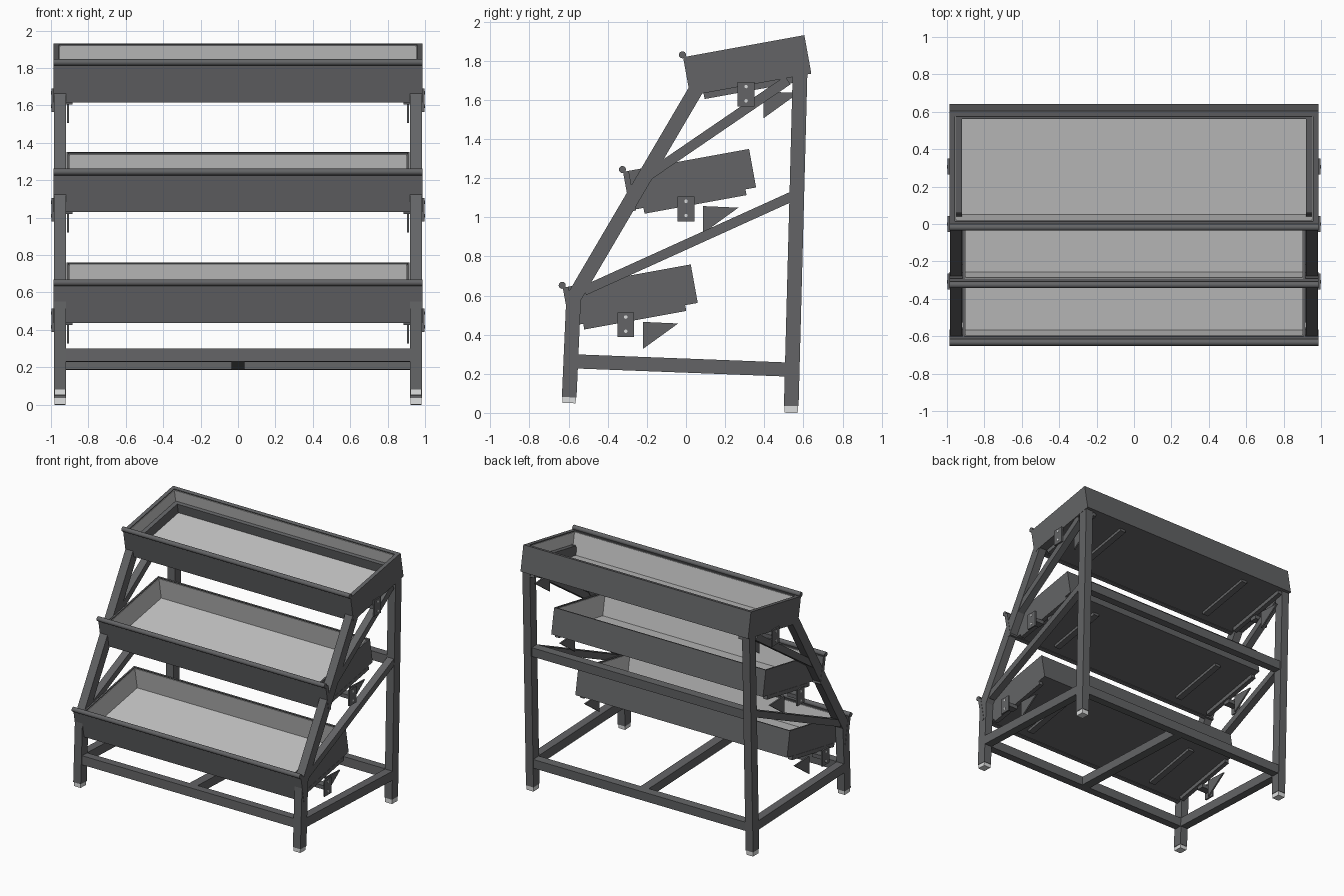
import bpy, bmesh, math
from mathutils import Vector

cube = bpy.data.objects.get("Cube")
if cube:
    bpy.data.objects.remove(cube, do_unlink=True)


def material(name, value):
    m = bpy.data.materials.new(name)
    m.use_nodes = True
    m.diffuse_color = value
    m.node_tree.nodes["Principled BSDF"].inputs["Base Color"].default_value = value
    return m


STEEL = material("dark_steel", (0.125, 0.127, 0.132, 1))
LINER = material("light_liner", (0.56, 0.56, 0.56, 1))
FOOT = material("pale_foot", (0.72, 0.73, 0.73, 1))


def prism(name, pts, x0, x1, mat=STEEL, smooth=False):
    """Extrude a (y, z) outline from x0 to x1."""
    bm = bmesh.new()
    a = [bm.verts.new((x0, y, z)) for y, z in pts]
    b = [bm.verts.new((x1, y, z)) for y, z in pts]
    bm.faces.new(a)
    bm.faces.new(b)
    n = len(pts)
    for i in range(n):
        f = bm.faces.new((a[i], a[(i + 1) % n], b[(i + 1) % n], b[i]))
        f.smooth = smooth
    bmesh.ops.recalc_face_normals(bm, faces=bm.faces)
    me = bpy.data.meshes.new(name)
    bm.to_mesh(me)
    bm.free()
    me.materials.append(mat)
    ob = bpy.data.objects.new(name, me)
    bpy.context.collection.objects.link(ob)
    return ob


def beam(name, p, q, width, x0, x1, mat=STEEL):
    """Square-ended bar running from p to q in the side plane."""
    p, q = Vector(p), Vector(q)
    d = (q - p).normalized()
    n = Vector((-d.y, d.x)) * width / 2
    return prism(name, [p - n, q - n, q + n, p + n], x0, x1, mat)


def disc(y, z, r, n=16):
    return [(y + r * math.cos(math.tau * i / n), z + r * math.sin(math.tau * i / n))
            for i in range(n)]


IN, OUT = 0.92, 0.985

# Side frames
for side, s in (("left", 1), ("right", -1)):
    x0, x1 = s * IN, s * OUT
    beam(f"{side}_front_leg", (-0.597, 0.08), (-0.573, 0.62), 0.075, x0, x1)
    beam(f"{side}_front_foot", (-0.598, 0.05), (-0.597, 0.08), 0.068,
         s * (IN + 0.003), s * (OUT - 0.003), FOOT)
    beam(f"{side}_rear_leg", (0.538, 0.035), (0.583, 1.74), 0.075, x0, x1)
    beam(f"{side}_rear_foot", (0.537, 0), (0.538, 0.035), 0.068,
         s * (IN + 0.003), s * (OUT - 0.003), FOOT)
    beam(f"{side}_sloped_post", (-0.57, 0.595), (0.088, 1.715), 0.075, x0, x1)
    beam(f"{side}_base_rail", (-0.56, 0.263), (0.51, 0.222), 0.072, x0, x1)
    beam(f"{side}_lower_brace", (-0.52, 0.625), (0.55, 1.11), 0.05,
         s * (IN + 0.004), s * (OUT - 0.004))
    beam(f"{side}_upper_brace", (-0.19, 1.215), (0.52, 1.70), 0.05,
         s * (IN + 0.004), s * (OUT - 0.004))

# Cross rails
beam("front_cross_rail", (-0.62, 0.265), (-0.555, 0.263), 0.07, -IN, IN)
beam("rear_cross_rail", (0.51, 0.222), (0.575, 0.219), 0.07, -IN, IN)
beam("rear_middle_rail", (0.53, 1.105), (0.595, 1.103), 0.07, -IN, IN)
beam("centre_base_rail", (-0.555, 0.262), (0.51, 0.222), 0.068, -0.036, 0.036)

# Tilted trays
ANG = math.radians(10.3)
U = Vector((math.cos(ANG), math.sin(ANG)))
V = Vector((math.sin(ANG), -math.cos(ANG)))


def tray(name, y, z, length, half, wall, ledge):
    o = Vector((y, z))

    def slab(part, u0, u1, v0, v1, x0, x1, mat=STEEL):
        corners = ((u0, v0), (u1, v0), (u1, v1), (u0, v1))
        prism(f"{name}_{part}", [o + U * u + V * v for u, v in corners], x0, x1, mat)

    depth, skin, floor = 0.2, 0.004, 0.178
    inner = half - wall
    back = length - wall
    # Shell
    slab("front_panel", 0, 0.03, 0, depth + 0.006, -0.987, 0.987)
    slab("back_panel", back, length, 0, depth, -half, half)
    slab("floor_panel", 0.03, back, floor, depth, -inner, inner)
    prism(f"{name}_front_tube", disc(y - 0.003, z + 0.012, 0.018), -0.987, 0.987, smooth=True)
    # Pale lining
    slab("floor_liner", 0.03, back, floor - skin, floor, -inner, inner, LINER)
    slab("back_liner", back - skin, back, 0.008, floor - skin, -inner, inner, LINER)
    slab("front_liner", 0.03, 0.03 + skin, 0.008, floor - skin, -inner, inner, LINER)
    if ledge:
        slab("back_ledge", back - 0.032, back - skin, 0.1, floor - skin, -inner, inner)
    for side, s in (("left", 1), ("right", -1)):
        slab(f"{side}_end", 0.03, back, 0, depth, s * inner, s * half)
        slab(f"{side}_end_liner", 0.034, back - skin, 0.008, floor - skin,
             s * (inner - skin), s * inner, LINER)
        if ledge:
            slab(f"{side}_ledge", 0.05, back - 0.032, 0.1, floor - skin,
                 s * IN, s * (inner - skin))
        # Runners and hanging hardware
        slab(f"{side}_runner", 0.1, 0.56, depth, 0.222, s * 0.565, s * 0.615)
        slab(f"{side}_end_runner", 0.07, 0.6, depth, 0.23, s * 0.885, s * IN)
        by, bz = y + 0.322, z - 0.19
        beam(f"{name}_{side}_bracket_plate", (by, bz - 0.063), (by, bz + 0.063), 0.085,
             s * OUT, s * 0.997)
        beam(f"{name}_{side}_bracket_arm", (by - 0.03, bz), (by + 0.03, bz), 0.03,
             s * 0.9, s * OUT)
        for dz in (-0.033, 0.04):
            prism(f"{name}_{side}_bolt", disc(by, bz + dz, 0.009, 12),
                  s * 0.997, s * 1.0, FOOT)
        gy, gz = y + 0.41, z - 0.175
        prism(f"{name}_{side}_gusset", [(gy, gz), (gy + 0.18, gz - 0.008), (gy, gz - 0.138)],
              s * 0.903, s * 0.915)


tray("bottom_tray", -0.63, 0.64, 0.665, 0.918, 0.012, False)
tray("middle_tray", -0.322, 1.232, 0.655, 0.918, 0.012, False)
tray("top_tray", -0.015, 1.818, 0.63, 0.987, 0.03, True)
